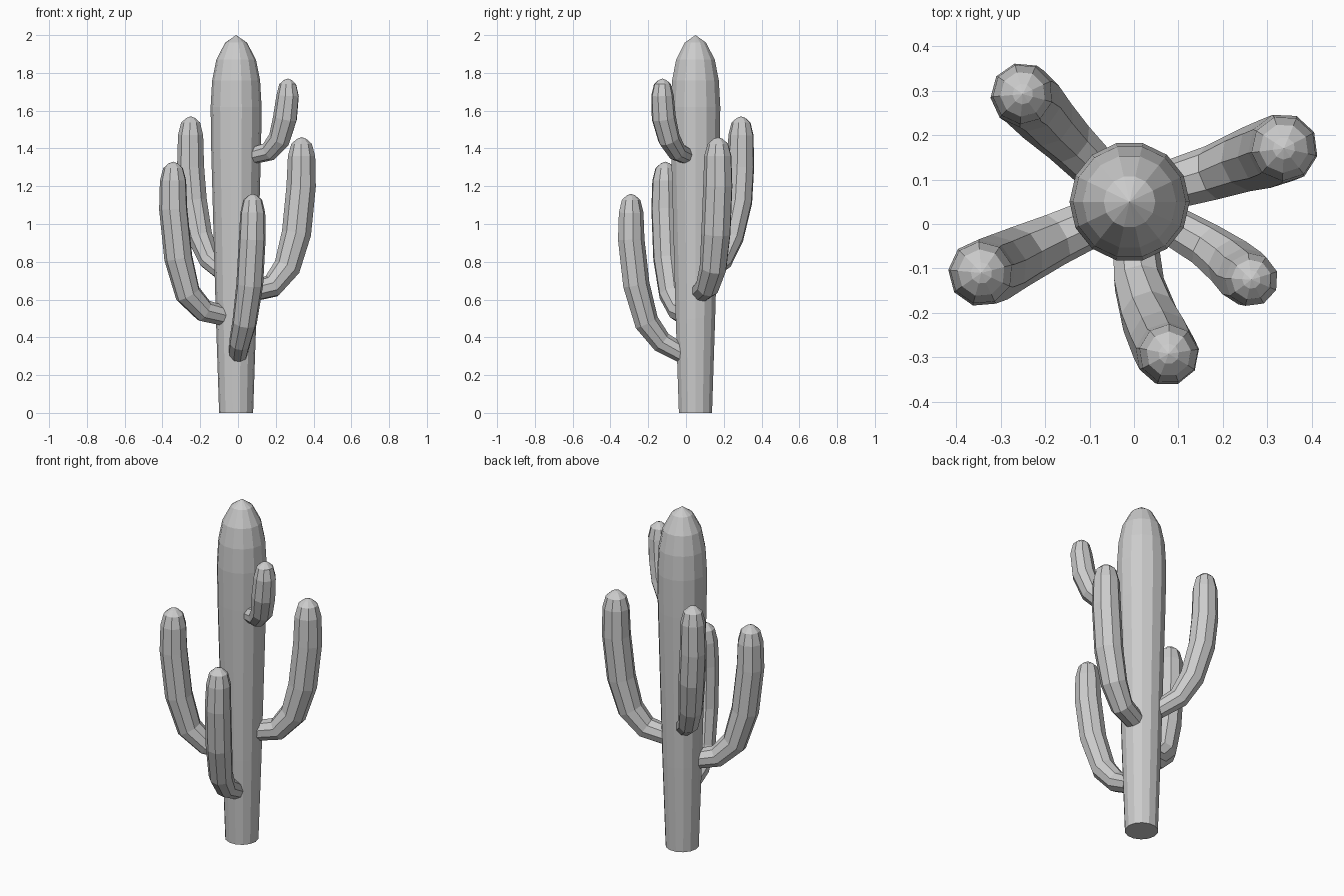
import bpy, bmesh, math
from mathutils import Vector

cube = bpy.data.objects.get("Cube")
if cube:
    bpy.data.objects.remove(cube, do_unlink=True)

mat = bpy.data.materials.new("pale grey")
mat.use_nodes = True
GREY = (0.6, 0.6, 0.6, 1)
mat.diffuse_color = GREY
mat.node_tree.nodes["Principled BSDF"].inputs["Base Color"].default_value = GREY


def tube(name, path, radii, sides):
    """Flat shaded tube along a path, closed by a flat start and a pointed tip."""
    pts = [Vector(p) for p in path]
    bm = bmesh.new()
    rings = []
    side = None
    for i, p in enumerate(pts[:-1]):
        t = (pts[i + 1] - p).normalized()
        if i:
            t = (t + (p - pts[i - 1]).normalized()).normalized()
        if side is None:
            side = Vector((0, 0, 1)).cross(t)
            if side.length < 0.01:
                side = Vector((1, 0, 0))
        side = (side - t * side.dot(t)).normalized()
        up = t.cross(side)
        ring = []
        for k in range(sides):
            a = math.tau * k / sides
            ring.append(bm.verts.new(p + radii[i] * (side * math.cos(a) + up * math.sin(a))))
        rings.append(ring)
    tip = bm.verts.new(pts[-1])
    bm.faces.new(rings[0][::-1])
    for k in range(sides):
        n = (k + 1) % sides
        for a, b in zip(rings, rings[1:]):
            bm.faces.new((a[k], a[n], b[n], b[k]))
        bm.faces.new((rings[-1][k], rings[-1][n], tip))
    bmesh.ops.recalc_face_normals(bm, faces=bm.faces)
    mesh = bpy.data.meshes.new(name)
    bm.to_mesh(mesh)
    bm.free()
    mesh.materials.append(mat)
    obj = bpy.data.objects.new(name, mesh)
    bpy.context.collection.objects.link(obj)


def arm(name, path, r, top):
    """Arm that thickens from the joint, then rounds off at height top."""
    x, y, _ = path[-1]
    path = path + [(x, y, top - 0.45 * r), (x, y, top - 0.12 * r), (x, y, top)]
    radii = [0.7 * r, 0.8 * r, 0.92 * r] + [r] * (len(path) - 7) + [0.93 * r, 0.7 * r, 0.32 * r, 0]
    tube(name, path, radii, 9)


# Trunk
heights = [0, 0.5, 1.0, 1.4, 1.62, 1.76, 1.87, 1.96, 2.0]
widths = [0.09, 0.107, 0.121, 0.132, 0.135, 0.127, 0.105, 0.058, 0]
tube("trunk", [(-0.01, 0.05, z) for z in heights], widths, 14)

# Arms
arm("right_arm", [(-0.06, 0.02, 0.51), (-0.18, -0.035, 0.54), (-0.265, -0.075, 0.63),
                  (-0.315, -0.1, 0.82), (-0.342, -0.11, 1.08), (-0.343, -0.11, 1.23)], 0.076, 1.33)
arm("left_arm", [(0.06, 0.08, 0.64), (0.18, 0.115, 0.67), (0.26, 0.145, 0.77),
                 (0.31, 0.16, 0.95), (0.335, 0.17, 1.2), (0.337, 0.17, 1.36)], 0.079, 1.46)
arm("back_arm", [(-0.07, 0.11, 0.74), (-0.15, 0.19, 0.81), (-0.20, 0.24, 0.93),
                 (-0.235, 0.28, 1.12), (-0.25, 0.29, 1.3), (-0.25, 0.292, 1.47)], 0.073, 1.57)
arm("front_arm", [(0.0, -0.015, 0.31), (0.01, -0.13, 0.375), (0.035, -0.21, 0.48),
                  (0.062, -0.265, 0.68), (0.075, -0.292, 0.92), (0.078, -0.292, 1.06)], 0.072, 1.16)
arm("upper_arm", [(0.07, 0.005, 1.36), (0.165, -0.05, 1.385), (0.22, -0.09, 1.45),
                  (0.25, -0.118, 1.56), (0.264, -0.125, 1.68)], 0.065, 1.77)
